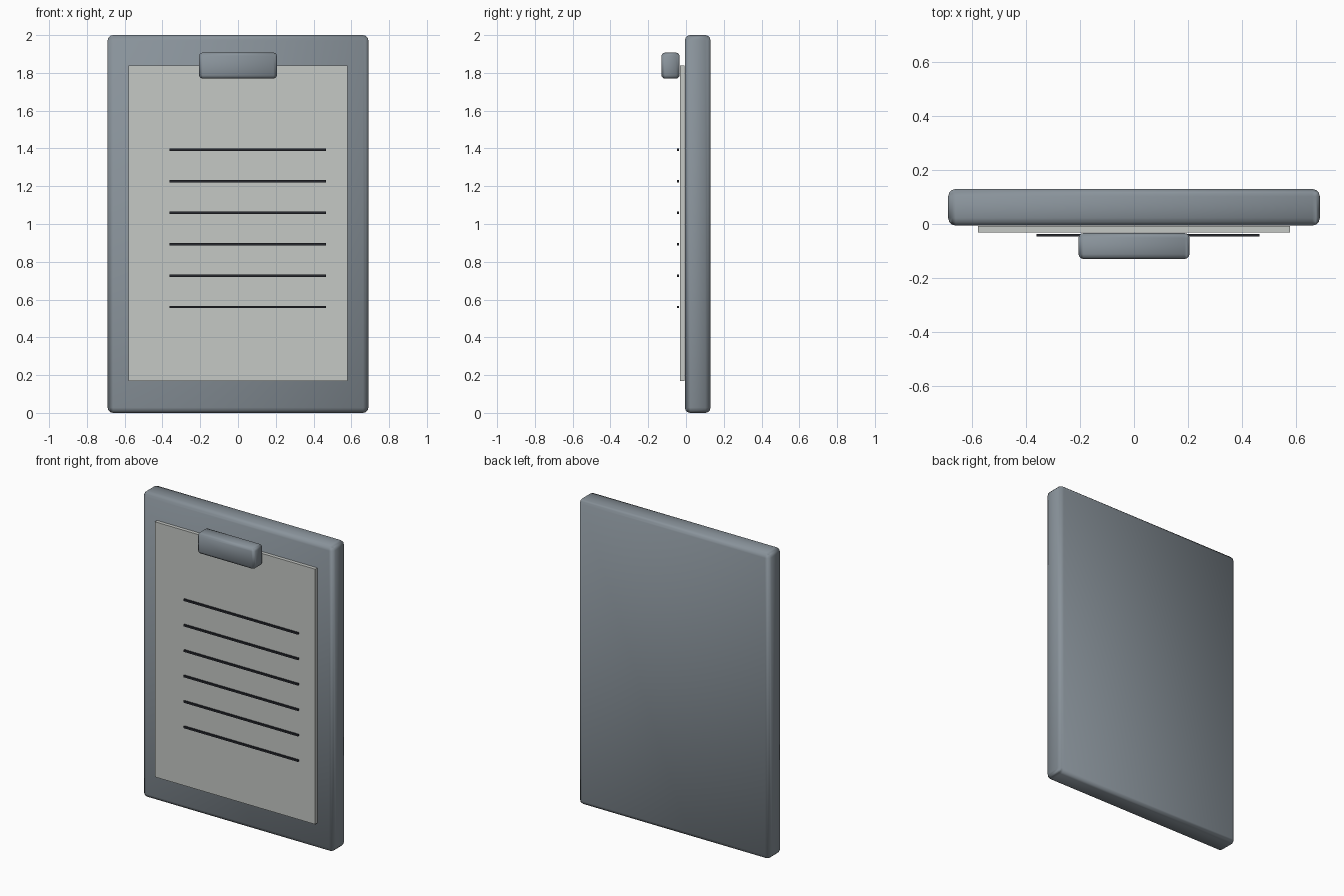
import bpy
import math

default = bpy.data.objects.get("Cube")
if default:
    bpy.data.objects.remove(default, do_unlink=True)


def material(name, color):
    mat = bpy.data.materials.new(name)
    mat.use_nodes = True
    rgba = (*color, 1)
    mat.diffuse_color = rgba
    bsdf = mat.node_tree.nodes["Principled BSDF"]
    bsdf.inputs["Base Color"].default_value = rgba
    bsdf.inputs["Roughness"].default_value = 0.6
    return mat


def box(name, xs, ys, zs, mat, bevel=0):
    """Box spanning the given ranges, with optionally rounded edges."""
    spans = (xs, ys, zs)
    bpy.ops.mesh.primitive_cube_add(size=1, location=[sum(s) / 2 for s in spans])
    obj = bpy.context.object
    obj.name = name
    obj.scale = [s[1] - s[0] for s in spans]
    bpy.ops.object.transform_apply(location=False, rotation=False, scale=True)
    obj.data.materials.append(mat)
    if bevel:
        mod = obj.modifiers.new("rounded_edges", "BEVEL")
        mod.width = bevel
        mod.segments = 3
        mod.harden_normals = True
        bpy.ops.object.modifier_apply(modifier=mod.name)
        bpy.ops.object.shade_smooth_by_angle(angle=math.radians(40))
    return obj


slate = material("slate_grey", (0.25, 0.29, 0.325))
paper_white = material("paper_white", (0.56, 0.58, 0.56))
ink = material("dark_ink", (0.02, 0.022, 0.028))

# Backing board, sheet and clip
box("board", (-0.69, 0.69), (-0.006, 0.13), (0, 2), slate, 0.028)
box("paper", (-0.58, 0.58), (-0.031, -0.008), (0.17, 1.84), paper_white)
box("clip", (-0.206, 0.206), (-0.13, -0.034), (1.77, 1.907), slate, 0.018)

# Ruled lines on the sheet
for i in range(6):
    z = 0.56 + i * 0.1665
    box(f"ruled_line_{i + 1}", (-0.362, 0.466), (-0.047, -0.037),
        (z - 0.006, z + 0.006), ink)
